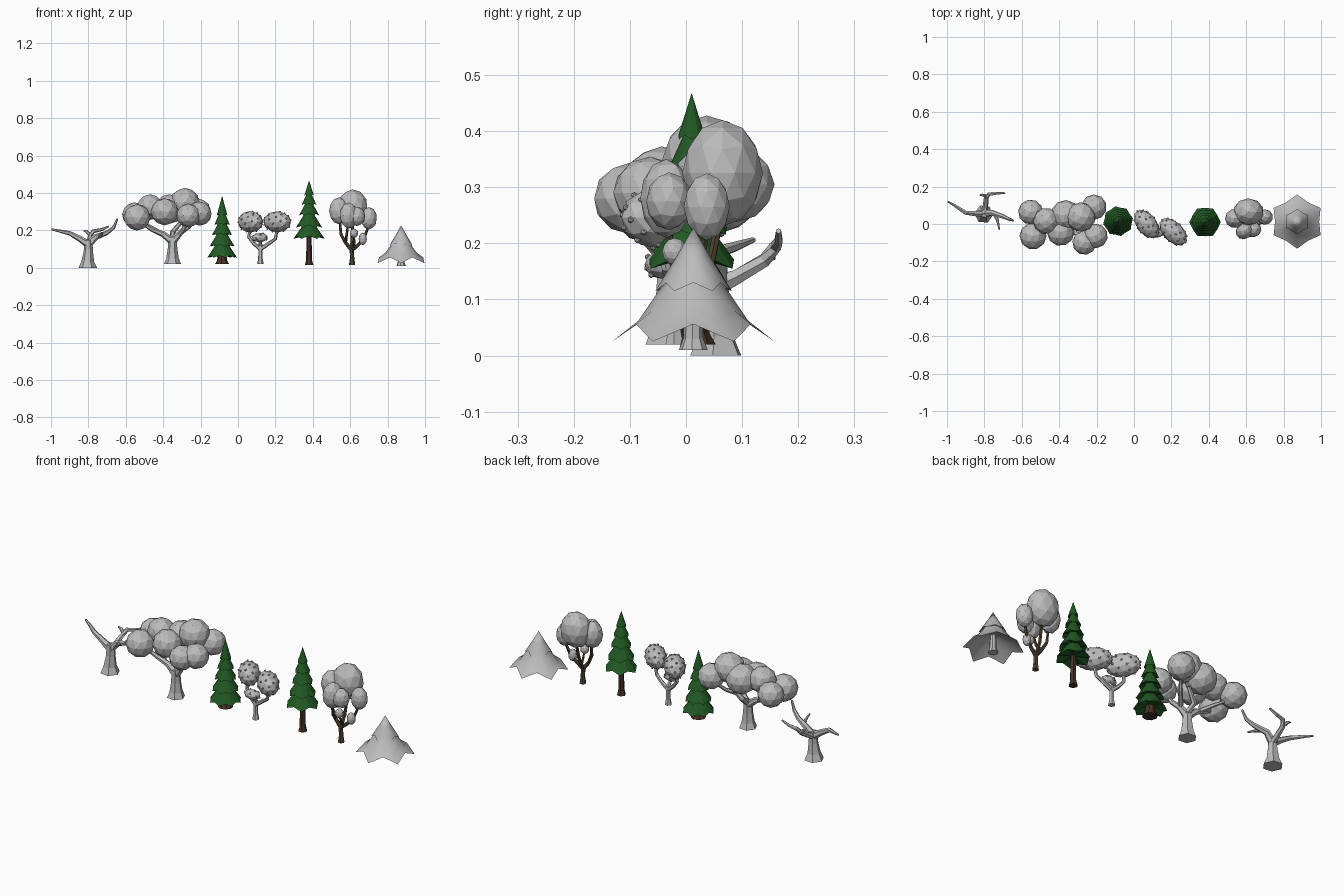
import bpy, bmesh, math
from mathutils import Vector, Matrix


def material(name, rgb):
    m = bpy.data.materials.new(name)
    m.diffuse_color = (*rgb, 1)
    return m


GREY = material("pale grey", (0.5, 0.5, 0.5))
GREEN = material("pine green", (0.016, 0.10, 0.018))
BARK = material("dark bark", (0.065, 0.032, 0.02))
TWIG = material("olive bark", (0.085, 0.06, 0.032))


def finish(bm, name, mat, smooth=None):
    bmesh.ops.recalc_face_normals(bm, faces=bm.faces)
    me = bpy.data.meshes.new(name)
    bm.to_mesh(me)
    bm.free()
    ob = bpy.data.objects.new(name, me)
    bpy.context.collection.objects.link(ob)
    me.materials.append(mat)
    if smooth:
        bpy.ops.object.select_all(action='DESELECT')
        ob.select_set(True)
        bpy.context.view_layer.objects.active = ob
        bpy.ops.object.shade_smooth_by_angle(angle=math.radians(smooth))
    return ob


def skin(bm, rings):
    for a, b in zip(rings, rings[1:]):
        n = len(a)
        for i in range(n):
            bm.faces.new((a[i], a[(i + 1) % n], b[(i + 1) % n], b[i]))


def limbs(name, paths, mat, sides=6):
    """Tapered tubes; every path is a list of (x, y, z, radius)."""
    bm = bmesh.new()
    for path in paths:
        pts = [Vector(p[:3]) for p in path]
        rings = []
        for k, p in enumerate(pts):
            t = (pts[min(k + 1, len(pts) - 1)] - pts[max(k - 1, 0)]).normalized()
            if k == 0 and abs(t.z) > 0.8:
                t = Vector((0, 0, 1))
            u = t.cross(Vector((0.1, 1, 0.05))).normalized()
            v = t.cross(u)
            rings.append([bm.verts.new(p + path[k][3] * (u * math.cos(a) + v * math.sin(a)))
                          for a in (2 * math.pi * i / sides for i in range(sides))])
        skin(bm, rings)
        bm.faces.new(rings[0])
        bm.faces.new(rings[-1])
    return finish(bm, name, mat)


def blobs(name, specs, mat, knobs=0):
    """Low-poly ellipsoids: (x, y, z, rx, ry, rz, turn), with optional small knobs."""
    bm = bmesh.new()
    for x, y, z, rx, ry, rz, turn in specs:
        m = (Matrix.Translation((x, y, z)) @ Matrix.Rotation(math.radians(turn), 4, 'Z')
             @ Matrix.Diagonal((rx, ry, rz, 1)))
        bmesh.ops.create_icosphere(bm, subdivisions=2, radius=1.03, matrix=m)
        for i in range(knobs):
            h = 1 - 2 * (i + 0.5) / knobs
            a, s = i * 2.39996, math.sqrt(1 - h * h)
            c = m @ Vector((s * math.cos(a), s * math.sin(a), h))
            bmesh.ops.create_icosphere(bm, subdivisions=1, radius=0.006,
                                       matrix=Matrix.Translation(c))
    return finish(bm, name, mat)


def skirts(name, centre, tiers, n, mat, turn=0, smooth=None):
    """Star-rimmed cones; a tier is rings of (tip r, tip z, valley r, valley z)."""
    bm = bmesh.new()
    for k, tier in enumerate(tiers):
        rings = []
        for ro, zo, ri, zi in tier:
            ring = []
            for i in range(2 * n):
                a = math.radians(turn) + math.pi * i / n
                r, z = ((ro, zo), (ri, zi))[i % 2]
                ring.append(bm.verts.new((centre[0] + r * math.cos(a),
                                          centre[1] + r * math.sin(a), z)))
            rings.append(ring)
        skin(bm, rings)
    bmesh.ops.remove_doubles(bm, verts=bm.verts, dist=0.0003)
    return finish(bm, name, mat, smooth)


def pine_tier(r, z, top, wave):
    """Cone from its peak to a wavy rim, closed by a shallow underside."""
    return [(0, top, 0, top), (r, z, r * 0.9, z + wave),
            (0.012, z + 0.02, 0.012, z + 0.02)]


# Bare tree
limbs("bare_tree", [
    [(-.803, .053, 0, .05), (-.803, .053, .035, .034), (-.80, .055, .09, .025),
     (-.80, .055, .15, .021)],
    [(-.80, .055, .125, .021), (-.845, .055, .155, .016), (-.90, .06, .185, .012),
     (-.945, .09, .195, .009), (-.995, .12, .206, .005)],
    [(-.80, .055, .125, .021), (-.76, .06, .165, .016), (-.70, .04, .188, .012),
     (-.665, .025, .215, .009), (-.645, .018, .262, .005)],
    [(-.80, .055, .125, .02), (-.795, .09, .14, .015), (-.79, .14, .17, .013),
     (-.775, .16, .195, .011), (-.73, .165, .205, .008), (-.69, .165, .222, .005)],
    [(-.79, .15, .175, .01), (-.81, .155, .195, .008), (-.825, .155, .20, .004)],
    [(-.745, .055, .172, .011), (-.73, .02, .18, .008), (-.72, -.03, .19, .004)],
], GREY)

# Broad tree: trunk, then its cloud of foliage
limbs("broad_tree_trunk", [
    [(-.35, -.03, .02, .046), (-.35, -.03, .05, .034), (-.35, -.03, .10, .026),
     (-.35, -.03, .165, .022)],
    [(-.35, -.03, .14, .021), (-.40, -.025, .18, .016), (-.46, -.03, .205, .012),
     (-.53, -.05, .25, .008)],
    [(-.35, -.03, .14, .021), (-.315, -.04, .18, .016), (-.29, -.07, .21, .012),
     (-.27, -.09, .26, .008)],
    [(-.35, -.03, .15, .018), (-.35, .02, .19, .014), (-.30, .04, .25, .01)],
    [(-.42, -.025, .19, .012), (-.47, .02, .22, .01), (-.54, .06, .26, .006)],
    [(-.31, -.03, .185, .013), (-.26, .03, .22, .01), (-.22, .08, .27, .006)],
], GREY)
blobs("broad_tree_foliage", [(x, y, z, r, r, r * .98, x * 500) for x, y, z, r in [
    (-.553, .064, .285, .065), (-.54, -.064, .27, .07), (-.47, .016, .325, .068),
    (-.392, -.043, .30, .072), (-.366, .048, .315, .078), (-.285, .037, .35, .077),
    (-.214, .09, .305, .066), (-.265, -.10, .28, .063), (-.206, -.064, .29, .064)]], GREY)

# Dense pine
P1 = (-.085, .015)
limbs("dense_pine_trunk", [[(*P1, .02, .038), (*P1, .04, .027), (*P1, .08, .022)]], BARK, 8)
skirts("dense_pine_needles", P1, [
    pine_tier(.081, .055, .175, .010), pine_tier(.068, .115, .225, .009),
    pine_tier(.055, .175, .28, .009), pine_tier(.042, .23, .33, .008),
    pine_tier(.029, .28, .385, .007)], 8, GREEN, 11)

# Knobbly tree
limbs("knobbly_tree_trunk", [
    [(.12, -.02, .02, .018), (.12, -.02, .05, .012), (.12, -.02, .12, .011),
     (.117, -.04, .15, .009)],
    [(.12, -.02, .10, .011), (.085, -.015, .13, .01), (.057, -.005, .165, .009),
     (.065, 0, .21, .008)],
    [(.12, -.02, .10, .011), (.165, -.025, .13, .01), (.20, -.035, .155, .009),
     (.21, -.04, .21, .008)],
], GREY)
blobs("knobbly_tree_foliage", [
    (.067, 0, .246, .085, .053, .056, -53), (.21, -.042, .246, .088, .053, .055, -45)],
    GREY, 40)
blobs("knobbly_tree_small_foliage", [(.117, -.045, .162, .042, .028, .024, 0)], GREY, 12)

# Tall pine with six-sided skirts
P2 = (.38, .01)
limbs("tall_pine_trunk", [[(*P2, .015, .023), (*P2, .04, .016), (*P2, .10, .015),
                           (*P2, .20, .012)]], BARK)
skirts("tall_pine_needles", P2, [
    pine_tier(.084, .155, .275, .016), pine_tier(.070, .215, .33, .014),
    pine_tier(.054, .28, .38, .012), pine_tier(.040, .335, .425, .010),
    pine_tier(.026, .385, .468, .008)], 6, GREEN, 0)

# Round-topped tree
limbs("round_tree_trunk", [
    [(.61, .01, .015, .017), (.61, .01, .05, .012), (.608, .01, .10, .011)],
    [(.608, .01, .095, .011), (.575, .01, .135, .009), (.55, .02, .18, .008),
     (.545, .025, .25, .006)],
    [(.608, .01, .095, .011), (.64, .015, .12, .009), (.675, .025, .16, .008),
     (.70, .038, .23, .006)],
    [(.608, .01, .095, .01), (.61, .04, .15, .009), (.613, .06, .24, .007)],
    [(.575, .01, .135, .008), (.58, -.02, .17, .007), (.59, -.035, .24, .006)],
    [(.62, .012, .105, .008), (.622, -.01, .14, .006), (.62, -.02, .18, .004)],
], TWIG)
blobs("round_tree_foliage", [
    (.612, .065, .325, .08, .07, .092, 0), (.54, .03, .305, .052, .05, .07, 20),
    (.592, -.035, .28, .05, .042, .068, 40), (.635, -.03, .275, .045, .04, .05, 10),
    (.70, .037, .265, .042, .04, .058, 0), (.62, -.02, .185, .022, .022, .024, 0),
    (.667, .015, .155, .022, .02, .032, 30)], GREY)

# Wide star-skirted tree
P3 = (.872, .013)
limbs("star_tree_trunk", [[(*P3, .01, .026), (*P3, .03, .018), (*P3, .11, .014)]], GREY, 8)
skirts("star_tree_skirts", P3, [
    [(0, .228, 0, .228), (.031, .175, .028, .177), (.068, .115, .056, .13),
     (.045, .128, .045, .132)],
    [(.035, .15, .035, .15), (.062, .115, .056, .118), (.098, .062, .085, .08),
     (.145, .025, .118, .056), (.08, .07, .07, .082), (.014, .10, .014, .10)],
], 6, GREY, 30, smooth=50)
